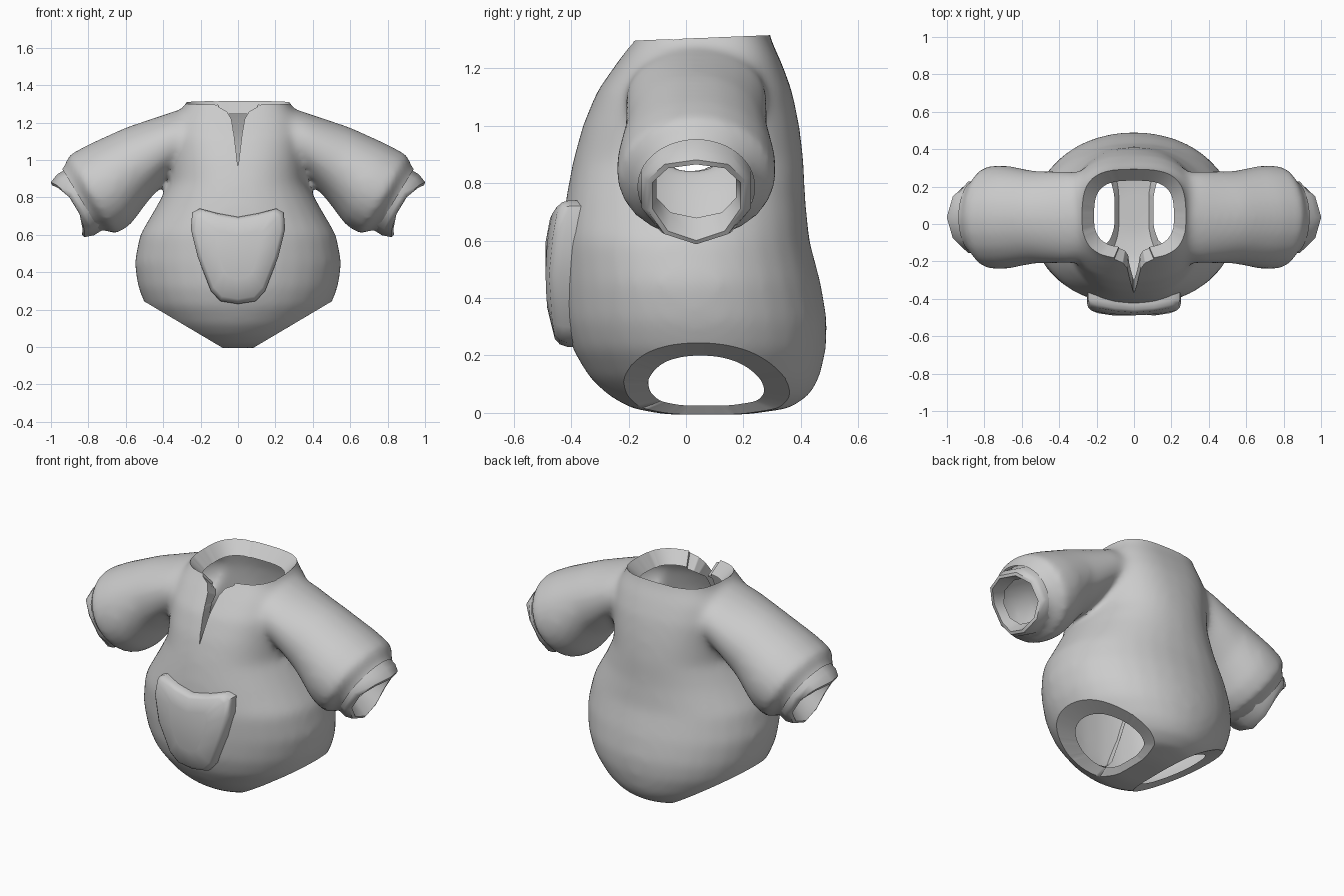
import bpy, bmesh, math
from mathutils import Vector

cube = bpy.data.objects.get("Cube")
if cube:
    bpy.data.objects.remove(cube)

cloth = bpy.data.materials.new("grey_cloth")
cloth.use_nodes = True
GREY = (0.6, 0.6, 0.6, 1)
cloth.diffuse_color = GREY
cloth.node_tree.nodes["Principled BSDF"].inputs["Base Color"].default_value = GREY


def make_object(name, bm, angle=40):
    mesh = bpy.data.meshes.new(name)
    bm.to_mesh(mesh)
    bm.free()
    mesh.materials.append(cloth)
    obj = bpy.data.objects.new(name, mesh)
    bpy.context.collection.objects.link(obj)
    bpy.ops.object.select_all(action='DESELECT')
    obj.select_set(True)
    bpy.context.view_layer.objects.active = obj
    bpy.ops.object.shade_smooth_by_angle(angle=math.radians(angle))
    return obj


def ring(bm, centre, u, v, sides, power=2.0):
    """Superellipse loop spanned by the half axes u and v."""
    verts = []
    for i in range(sides):
        a = 2 * math.pi * i / sides
        c, s = math.cos(a), math.sin(a)
        c = math.copysign(abs(c) ** (2 / power), c)
        s = math.copysign(abs(s) ** (2 / power), s)
        verts.append(bm.verts.new(centre + u * c + v * s))
    return verts


def loft(bm, rings, caps=True):
    n = len(rings[0])
    for a, b in zip(rings, rings[1:]):
        for i in range(n):
            j = (i + 1) % n
            bm.faces.new((a[i], a[j], b[j], b[i]))
    if caps:
        bm.faces.new(rings[0][::-1])
        bm.faces.new(rings[-1])


def cut(bm, point, normal, test, clear=True):
    faces = [f for f in bm.faces if test(f.calc_center_median())]
    edges = {e for f in faces for e in f.edges}
    verts = {v for f in faces for v in f.verts}
    bmesh.ops.bisect_plane(bm, geom=faces + list(edges) + list(verts),
                           plane_co=point, plane_no=normal, clear_outer=clear)


# Torso: height, half width, front y, back y, squareness
TORSO = [
    (-0.006, 0.14, -0.07, 0.21, 2), (0.015, 0.25, -0.19, 0.36, 2),
    (0.06, 0.34, -0.27, 0.43, 2), (0.12, 0.42, -0.335, 0.465, 2),
    (0.22, 0.495, -0.395, 0.488, 2.1), (0.32, 0.535, -0.425, 0.492, 2.1),
    (0.45, 0.555, -0.435, 0.47, 2.1), (0.6, 0.525, -0.435, 0.43, 2.2),
    (0.75, 0.437, -0.418, 0.415, 2.2), (0.88, 0.365, -0.393, 0.41, 2.3),
    (1.0, 0.36, -0.36, 0.395, 2.4), (1.12, 0.365, -0.31, 0.37, 2.5),
    (1.22, 0.335, -0.24, 0.333, 2.7), (1.3, 0.275, -0.18, 0.295, 3.2),
    (1.4, 0.255, -0.13, 0.275, 3.2),
]
# Sleeve: top x, top z, bottom x, bottom z, half depth
SLEEVE = [
    (0.18, 1.31, 0.12, 0.98, 0.21), (0.36, 1.255, 0.33, 0.94, 0.25),
    (0.60, 1.175, 0.475, 0.785, 0.25), (0.80, 1.085, 0.575, 0.65, 0.28),
    (0.91, 1.025, 0.655, 0.60, 0.278), (0.93, 0.955, 0.725, 0.63, 0.205),
    (0.98, 0.92, 0.79, 0.60, 0.19),
]
MID_Y = 0.036

bm = bmesh.new()
loft(bm, [ring(bm, Vector((0, (f + b) / 2, z)), Vector((w, 0, 0)),
               Vector((0, (b - f) / 2, 0)), 32, p) for z, w, f, b, p in TORSO])
for side in (1, -1):
    rings = []
    for tx, tz, bx, bz, d in SLEEVE:
        top, low = Vector((side * tx, 0, tz)), Vector((side * bx, 0, bz))
        centre = (top + low) / 2 + Vector((0, MID_Y, 0))
        rings.append(ring(bm, centre, (top - low) / 2, Vector((0, d, 0)), 20, 2.0))
    loft(bm, rings)
bmesh.ops.recalc_face_normals(bm, faces=bm.faces)
body = make_object("garment_body", bm)

# Fuse torso and sleeves into one soft skin
fuse = body.modifiers.new("fuse", 'REMESH')
fuse.mode = 'VOXEL'
fuse.voxel_size = 0.018
soften = body.modifiers.new("soften", 'SMOOTH')
soften.factor = 0.5
soften.iterations = 24
for name in ("fuse", "soften"):
    bpy.ops.object.modifier_apply(modifier=name)

# Open the neck, leg holes and sleeve ends
bm = bmesh.new()
bm.from_mesh(body.data)
bpy.data.objects.remove(body)
cut(bm, (0, 0, 1.303), (0, -0.04, 1), lambda c: c.z > 1.2)
for side in (1, -1):
    cut(bm, (side * 0.09, 0, 0), (side * 0.51, 0, -0.86), lambda c: c.z < 0.5)
    cut(bm, (side * 0.84, 0, 0.788), (side * 0.855, 0, -0.52),
        lambda c: c.x * side > 0.6 and c.z > 0.5)

# Front neck slit, flaring at the collar
SLIT = [(0.0, 0.96), (0.022, 1.14), (0.036, 1.22), (0.06, 1.26), (0.105, 1.283), (0.115, 1.4)]


def slit_width(z):
    for (w0, z0), (w1, z1) in zip(SLIT, SLIT[1:]):
        if z0 <= z <= z1:
            return w0 + (w1 - w0) * (z - z0) / (z1 - z0)
    return -1


def slit_zone(c):
    return c.y < 0 and c.z > 0.92 and abs(c.x) < 0.2


for side in (1, -1):
    for (w0, z0), (w1, z1) in zip(SLIT, SLIT[1:]):
        cut(bm, (side * w0, 0, z0), (side * (z1 - z0), 0, w0 - w1), slit_zone, False)
gone = []
for f in bm.faces:
    c = f.calc_center_median()
    if slit_zone(c) and abs(c.x) < slit_width(c.z):
        gone.append(f)
bmesh.ops.delete(bm, geom=gone, context='FACES')
bmesh.ops.remove_doubles(bm, verts=bm.verts, dist=0.003)

# Fold every hem inward, except at the cuffs
hems = [e for e in bm.edges if e.is_boundary and abs(e.verts[0].co.x) < 0.6]
new = bmesh.ops.extrude_edge_only(bm, edges=hems)["geom"]
for v in [g for g in new if isinstance(g, bmesh.types.BMVert)]:
    p = v.co.copy()
    if p.z < 0.5:
        hole = Vector((math.copysign(0.29, p.x), 0.065, 0.12))
        v.co = hole + (p - hole) * 0.7 - Vector((math.copysign(0.04, p.x), 0, 0.007))
    else:
        collar = Vector((p.x * 0.77, 0.05 + (p.y - 0.05) * 0.75, p.z - 0.07))
        slit = p + Vector((0, 0.07, 0))
        v.co = slit.lerp(collar, min(1, max(0, (p.z - 1.15) / 0.13)))
make_object("garment_body", bm, 35)

# Cuffs: distance along the sleeve, half height, half depth, dip of the rim front and back
CUFF = [(-0.05, 0.2, 0.215, 0), (0.0, 0.19, 0.2, 0), (0.05, 0.19, 0.2, 0.02),
        (0.1, 0.172, 0.18, 0.05), (0.103, 0.155, 0.16, 0.05), (0.0, 0.125, 0.145, 0)]
for side, name in ((1, "left_cuff"), (-1, "right_cuff")):
    bm = bmesh.new()
    axis = Vector((side * 0.855, 0, -0.52))
    up = Vector((side * 0.52, 0, 0.855))
    base = Vector((side * 0.826, MID_Y, 0.786))
    rings = []
    for t, h, d, dip in CUFF:
        loop = ring(bm, base + axis * t, up * h, Vector((0, d, 0)), 10, 2.2)
        for v in loop:
            v.co -= axis * dip * ((v.co.y - MID_Y) / d) ** 2
        rings.append(loop)
    loft(bm, rings, caps=False)
    bmesh.ops.recalc_face_normals(bm, faces=bm.faces)
    make_object(name, bm, 45)

# Front pocket: half outline mirrored, domed towards the front
HALF = [(0, 0.695), (0.11, 0.715), (0.205, 0.74), (0.245, 0.72), (0.252, 0.63),
        (0.215, 0.48), (0.145, 0.30), (0.095, 0.245), (0, 0.23)]
outline = HALF + [(-x, z) for x, z in HALF[-2:0:-1]]
bm = bmesh.new()
rings = []
for scale, depth in ((1, 0.1), (1, 0.035), (0.97, 0.012), (0.9, 0.0), (0.5, -0.002)):
    loop = []
    for x, z in outline:
        x, z = x * scale, 0.5 + (z - 0.5) * scale
        loop.append(bm.verts.new((x, -0.492 + 0.6 * (z - 0.5) ** 2 + 0.4 * x * x + depth, z)))
    rings.append(loop)
loft(bm, rings, caps=False)
bm.faces.new(rings[-1])
bmesh.ops.recalc_face_normals(bm, faces=bm.faces)
make_object("front_pocket", bm, 50)
